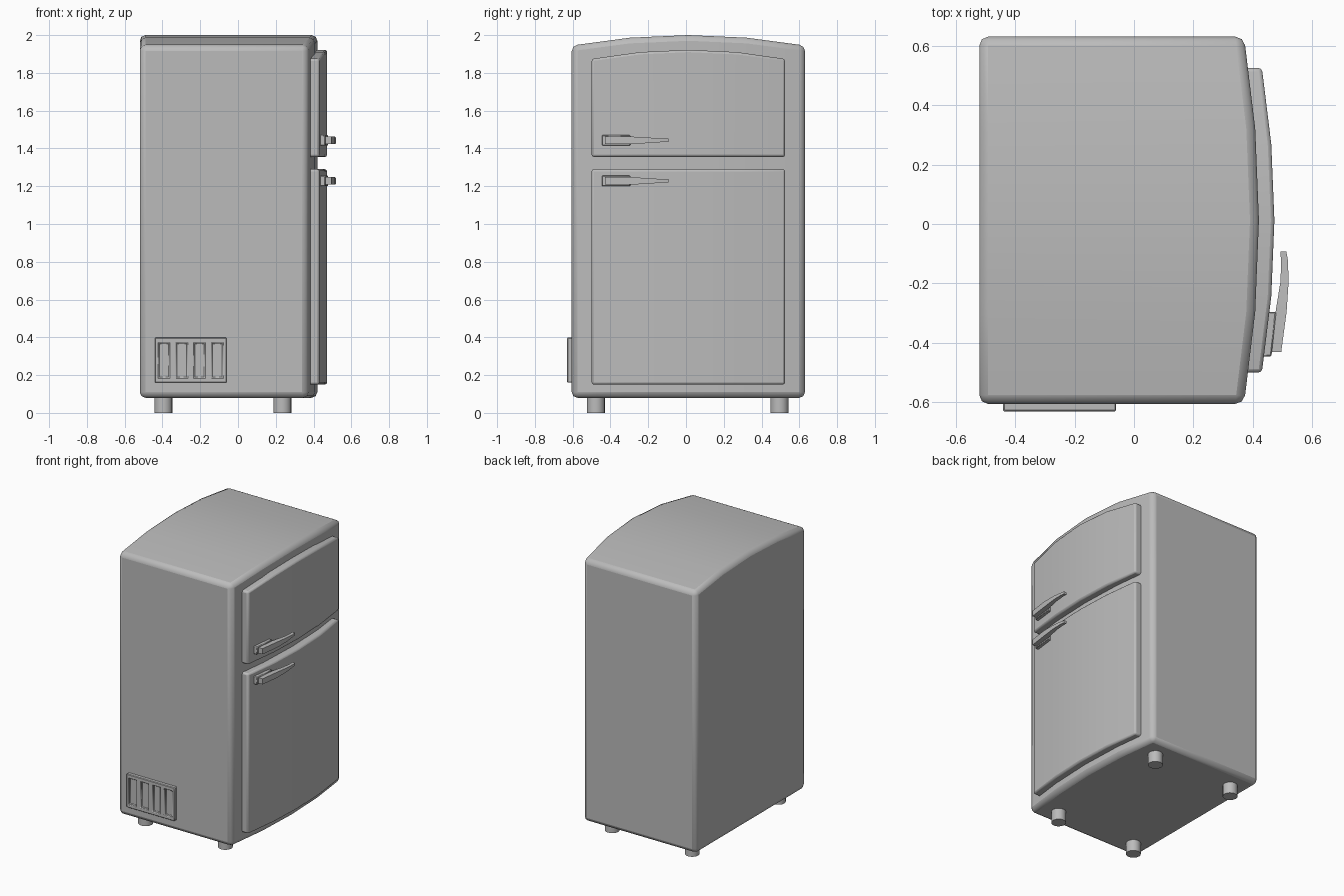
import bpy, bmesh, math

cube = bpy.data.objects.get("Cube")
if cube:
    bpy.data.objects.remove(cube)

paint = bpy.data.materials.new("plain_grey")
paint.use_nodes = True
GREY = (0.5, 0.5, 0.5, 1)
paint.diffuse_color = GREY
paint.node_tree.nodes["Principled BSDF"].inputs["Base Color"].default_value = GREY

MID_Y = 0.0125
STEPS = (-1, -0.5, 0, 0.5, 1)


def finish(name, bm, bevel=0, segments=2):
    bmesh.ops.recalc_face_normals(bm, faces=bm.faces)
    mesh = bpy.data.meshes.new(name)
    bm.to_mesh(mesh)
    bm.free()
    mesh.materials.append(paint)
    ob = bpy.data.objects.new(name, mesh)
    bpy.context.collection.objects.link(ob)
    bpy.ops.object.select_all(action="DESELECT")
    ob.select_set(True)
    bpy.context.view_layer.objects.active = ob
    if bevel:
        mod = ob.modifiers.new("rounded_edges", "BEVEL")
        mod.width = bevel
        mod.segments = segments
        mod.limit_method = "ANGLE"
        mod.angle_limit = math.radians(40)
    bpy.ops.object.shade_smooth_by_angle(angle=math.radians(35))
    return ob


def loft(name, sections, bevel=0, segments=2):
    """Join rectangular sections (y, back x, front x, bottom z, top z) along y."""
    bm = bmesh.new()
    rings = [[bm.verts.new(p) for p in ((x0, y, z0), (x1, y, z0), (x1, y, z1), (x0, y, z1))]
             for y, x0, x1, z0, z1 in sections]
    for a, b in zip(rings, rings[1:]):
        for i in range(4):
            j = (i + 1) % 4
            bm.faces.new((a[i], a[j], b[j], b[i]))
    bm.faces.new(rings[0])
    bm.faces.new(rings[-1])
    return finish(name, bm, bevel, segments)


# Cabinet with bowed front and arched top
loft("cabinet", [(MID_Y + 0.6175 * t, -0.52, 0.42 - 0.05 * t * t, 0.08, 2 - 0.055 * t * t)
                 for t in STEPS], 0.03)


# Doors follow the bow of the cabinet
def door(name, bottom, top, arch):
    loft(name, [(MID_Y + 0.512 * t, 0.375 - 0.02 * t * t, 0.472 - 0.042 * t * t,
                 bottom, top - arch * t * t) for t in STEPS], 0.012)


door("upper_door", 1.355, 1.922, 0.048)
door("lower_door", 0.15, 1.29, 0)


# Handles: mounting plate and tapering lever
for name, z in (("upper", 1.443), ("lower", 1.228)):
    loft(name + "_handle_mount", [(-0.445, 0.42, 0.462, z - 0.028, z + 0.028),
                                  (-0.295, 0.42, 0.478, z - 0.028, z + 0.028)], 0.004, 1)
    lever = [(-0.43, 0.455, 0.495, 0.02), (-0.295, 0.476, 0.513, 0.02),
             (-0.19, 0.493, 0.52, 0.014), (-0.12, 0.494, 0.517, 0.009),
             (-0.092, 0.492, 0.512, 0.009)]
    loft(name + "_handle_lever", [(y, x0, x1, z - h, z + h) for y, x0, x1, h in lever])


# Side vent plate with four recessed slots
bm = bmesh.new()
xs = [-0.44]
for i in range(4):
    xs += [-0.42 + 0.094 * i, -0.363 + 0.094 * i]
xs.append(-0.06)
zs = (0.16, 0.185, 0.37, 0.398)
grid = [[bm.verts.new((x, -0.63, z)) for z in zs] for x in xs]
slots = []
for i in range(len(xs) - 1):
    for j in range(3):
        face = bm.faces.new((grid[i][j], grid[i + 1][j], grid[i + 1][j + 1], grid[i][j + 1]))
        if i % 2 and j == 1:
            slots.append(face)
rim = [e for e in bm.edges if e.is_boundary]
side = bmesh.ops.extrude_edge_only(bm, edges=rim)["geom"]
for v in side:
    if isinstance(v, bmesh.types.BMVert):
        v.co.y = -0.6
for face in bmesh.ops.extrude_discrete_faces(bm, faces=slots)["faces"]:
    for v in face.verts:
        v.co.y += 0.015
bmesh.ops.remove_doubles(bm, verts=bm.verts, dist=0.0005)
finish("side_vent", bm, 0.004, 1)


# Four round feet
for x, depth in ((-0.395, "back"), (0.235, "front")):
    for y, side_name in ((-0.477, "right"), (0.495, "left")):
        bm = bmesh.new()
        bmesh.ops.create_cone(bm, cap_ends=True, segments=16, radius1=0.048,
                              radius2=0.048, depth=0.1)
        bmesh.ops.translate(bm, verts=bm.verts, vec=(x, y, 0.05))
        finish(f"{depth}_{side_name}_foot", bm)
